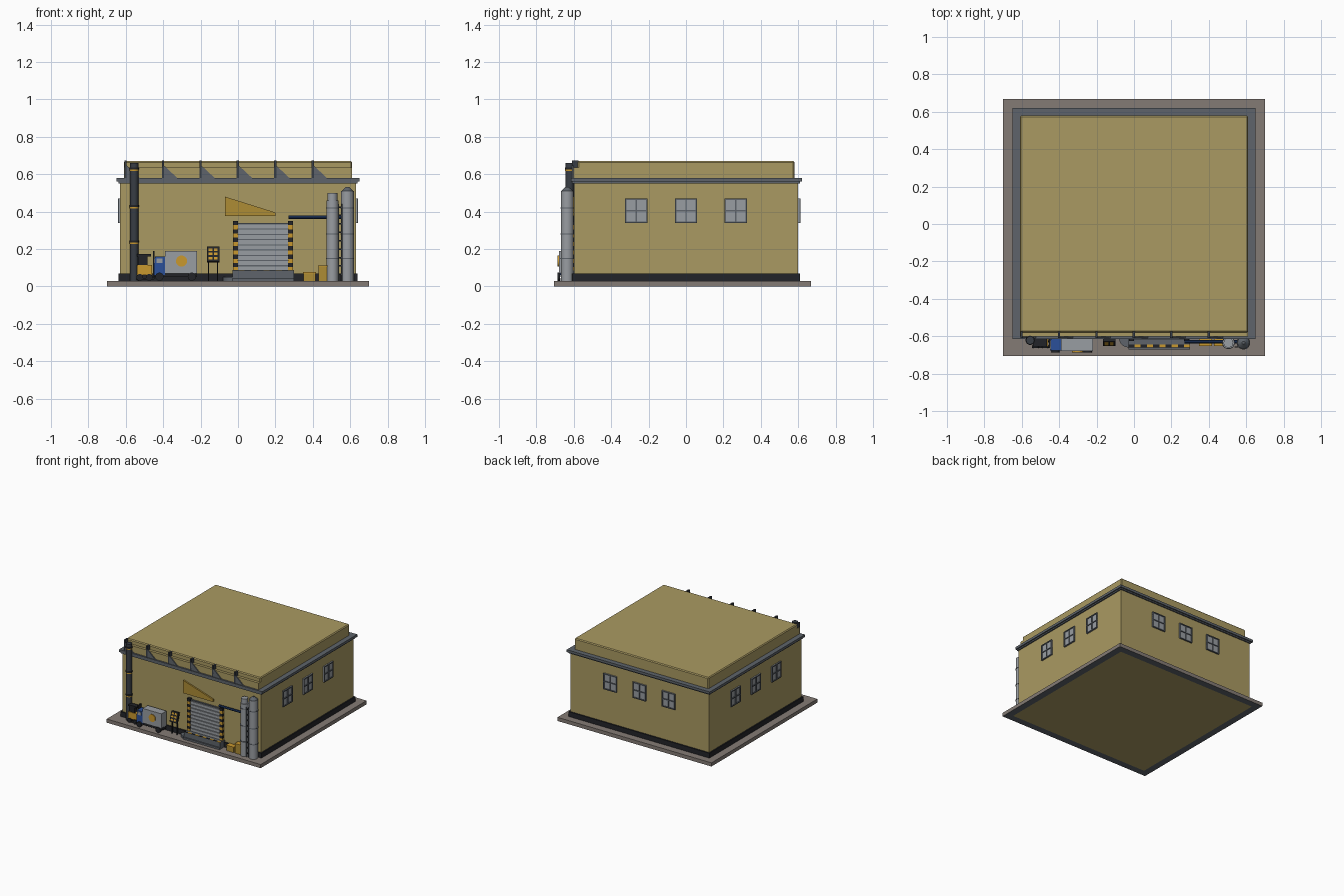
import bpy, bmesh
from math import pi

cube = bpy.data.objects.get("Cube")
if cube:
    bpy.data.objects.remove(cube, do_unlink=True)


def material(name, hex_code):
    """Flat material from an sRGB hex code, converted to linear."""
    srgb = [c / 255 for c in bytes.fromhex(hex_code)]
    linear = [((c + .055) / 1.055) ** 2.4 for c in srgb] + [1]
    mat = bpy.data.materials.new(name)
    mat.use_nodes = True
    mat.diffuse_color = linear
    mat.node_tree.nodes["Principled BSDF"].inputs["Base Color"].default_value = linear
    return mat


tan = material("tan wall", "AA9A62")
stone = material("warm stone", "847B75")
steel = material("steel gray", "5E646B")
black = material("charcoal", "222428")
pale = material("pale metal", "999DA2")
blue = material("cab blue", "2B509A")
navy = material("navy pipe", "1D3560")
brass = material("brass", "AE8C35")
yellow = material("warning yellow", "C9982F")
dark = material("dark metal", "383D44")

WALL = .63        # half width of the hall
DEEP = .60        # half depth of the hall
FRONT = -DEEP
GROUND = .03


def finish(name, bm, *mats):
    mesh = bpy.data.meshes.new(name)
    bmesh.ops.recalc_face_normals(bm, faces=bm.faces)
    bm.to_mesh(mesh)
    bm.free()
    for mat in mats:
        mesh.materials.append(mat)
    obj = bpy.data.objects.new(name, mesh)
    bpy.context.collection.objects.link(obj)
    return obj


def box(name, mat, xs, ys, zs):
    bm = bmesh.new()
    bmesh.ops.create_cube(bm, size=1)
    for v in bm.verts:
        for i, (low, high) in enumerate((xs, ys, zs)):
            v.co[i] = low if v.co[i] < 0 else high
    return finish(name, bm, mat)


def tube(name, mat, center, radius, length, axis="Z", top=None, sides=20):
    """Cylinder or cone centred on a point; top is the end radius."""
    bm = bmesh.new()
    end = radius if top is None else top
    bmesh.ops.create_cone(bm, cap_ends=True, segments=sides,
                          radius1=radius, radius2=end, depth=length)
    obj = finish(name, bm, mat)
    obj.location = center
    obj.rotation_euler = {"X": (0, pi / 2, 0), "Y": (pi / 2, 0, 0), "Z": (0, 0, 0)}[axis]
    bpy.context.view_layer.objects.active = obj
    obj.select_set(True)
    bpy.ops.object.shade_smooth_by_angle()
    obj.select_set(False)
    return obj


def plate(name, mat, outline, y_back, y_front):
    """Outline in x and z, given thickness along y."""
    bm = bmesh.new()
    face = bm.faces.new([bm.verts.new((x, y_back, z)) for x, z in outline])
    out = bmesh.ops.extrude_face_region(bm, geom=[face])["geom"]
    moved = [g for g in out if isinstance(g, bmesh.types.BMVert)]
    bmesh.ops.translate(bm, verts=moved, vec=(0, y_front - y_back, 0))
    return finish(name, bm, mat)


# Ground slab, with the hall floor visible beneath
bm = bmesh.new()
bmesh.ops.create_cube(bm, size=1)
for v in bm.verts:
    v.co = (v.co.x * 1.4, v.co.y * 1.375 - .018, GROUND if v.co.z > 0 else 0)
bm.normal_update()
under = min(bm.faces, key=lambda f: f.normal.z)
rim = bmesh.ops.inset_region(bm, faces=[under], thickness=.08)["faces"]
for f in rim:
    f.material_index = 1
under.material_index = 2
finish("ground_slab", bm, stone, steel, tan)

# Hall, plinth, cornice and roof
box("hall_walls", tan, (-WALL, WALL), (FRONT, DEEP), (GROUND, .56))
box("plinth", black, (-.64, .64), (FRONT - .01, DEEP + .01), (GROUND, .07))
box("cornice_lower", steel, (-.64, .64), (FRONT - .01, DEEP + .01), (.55, .565))
box("cornice_upper", steel, (-.65, .65), (FRONT - .015, DEEP + .02), (.56, .58))
roof = box("roof_block", tan, (-.61, .61), (-.58, .58), (.57, .67))
bevel = roof.modifiers.new("edge", "BEVEL")
bevel.width = .007
bevel.segments = 1
box("roof_front_ledge", tan, (-.61, .61), (FRONT - .002, -.57), (.57, .635))

# Roof brackets along the front
for i in range(6):
    x = -.6 + i * .2
    box(f"bracket_post_{i}", dark, (x - .007, x + .005), (FRONT - .01, -.575), (.58, .672))
    plate(f"bracket_fin_{i}", steel, [(x, .58), (x + .075, .58), (x, .65)],
          FRONT - .002, FRONT - .01)


# Windows on both sides and the back: pane, frame and cross bars
def window(name, turn, along, wall):
    def part(label, mat, us, zs, out):
        obj = box(f"{name}_{label}", mat, us, (-wall - out, -wall + .005), zs)
        obj.rotation_euler.z = turn
    low, high, half, bar = .34, .47, .06, .008
    left, right = along - half, along + half
    middle = (low + high) / 2
    part("pane", pale, (left, right), (low, high), .006)
    for side, u in (("left", left), ("right", right - bar), ("mullion", along - bar / 2)):
        part(side, steel, (u, u + bar), (low, high), .012)
    for side, z in (("sill", low), ("head", high - bar), ("rail", middle - bar / 2)):
        part(side, steel, (left, right), (z, z + bar), .012)


for wall_name, turn, wall in (("right", -pi / 2, WALL), ("left", pi / 2, WALL), ("back", pi, DEEP)):
    for i in (-1, 0, 1):
        window(f"{wall_name}_window_{i + 2}", turn, i * .265, wall)

# Loading door with slats
DOOR = (0, .27)
box("door_panel", steel, DOOR, (FRONT - .01, FRONT), (.08, .34))
for i in range(9):
    z = .085 + i * .028
    box(f"door_slat_{i}", pale, DOOR, (FRONT - .018, FRONT), (z, z + .022))

# Striped door posts
for side, x in (("left", .268), ("right", -.027)):
    for i in range(12):
        z = .08 + i * .0225
        box(f"door_post_{side}_{i}", (yellow, black)[i % 2], (x, x + .027),
            (FRONT - .025, FRONT), (z, z + .0225))

# Loading dock with step and striped edge
box("dock", steel, (-.03, .3), (-.66, FRONT), (GROUND, .085))
box("dock_step", steel, (-.03, .3), (-.67, FRONT), (GROUND, .045))
tube("dock_corner", steel, (-.03, FRONT - .01, .04), .05, .02)
for i in range(10):
    x = -.03 + i * .033
    box(f"dock_edge_{i}", (black, yellow)[i % 2], (x, x + .033), (-.66, -.645), (.085, .088))

# Sloping wall panel above the door
plate("wall_wedge", brass, [(-.07, .375), (.2, .375), (.2, .395), (-.07, .48)],
      FRONT, FRONT - .012)

# Tanks, feed pipe and ladder
TANK_Y = -.635
tube("tank_small", pale, (.505, TANK_Y, .245), .032, .43)
tube("tank_small_neck", pale, (.505, TANK_Y, .475), .026, .05)
tube("tank_tall", pale, (.585, TANK_Y, .27), .034, .48)
tube("tank_tall_cap", steel, (.585, TANK_Y, .52), .034, .025, top=.008)
for i, z in enumerate((.15, .28, .42)):
    tube(f"tank_tall_band_{i}", steel, (.585, TANK_Y, z), .036, .006)
    tube(f"tank_small_band_{i}", steel, (.505, TANK_Y, z), .034, .006)
tube("feed_pipe", navy, (.41, -.63, .37), .009, .28, axis="X", sides=12)
for i, x in enumerate((.538, .556)):
    box(f"ladder_rail_{i}", steel, (x - .002, x + .002), (-.66, -.655), (GROUND, .44))
for i in range(9):
    z = .06 + i * .045
    box(f"ladder_rung_{i}", black, (.538, .556), (-.66, -.655), (z, z + .008))

# Chimney with bands
CHIMNEY = (-.555, -.622)
tube("chimney", dark, (*CHIMNEY, .345), .022, .63, sides=16)
for i, z in enumerate((.23, .42, .62)):
    tube(f"chimney_collar_{i}", black, (*CHIMNEY, z + .01), .025, .012, sides=16)
    tube(f"chimney_band_{i}", yellow, (*CHIMNEY, z), .024, .008, sides=16)


# Delivery truck
def wheel(name, x, y, radius, width):
    tube(name, black, (x, y, GROUND + radius), radius, width, axis="Y", sides=16)


box("truck_chassis", black, (-.45, -.22), (-.67, -.62), (.05, .075))
box("truck_cab", blue, (-.45, -.39), (-.675, -.615), (.06, .125))
box("truck_cab_top", blue, (-.445, -.39), (-.675, -.615), (.125, .16))
box("truck_windows", pale, (-.437, -.405), (-.678, -.612), (.125, .15))
box("truck_windscreen", pale, (-.448, -.44), (-.67, -.62), (.125, .152))
box("truck_cargo", pale, (-.39, -.22), (-.68, -.615), (.07, .19))
tube("truck_emblem", yellow, (-.302, -.682, .135), .03, .008, axis="Y")
for x in (-.42, -.247):
    for y in (-.68, -.618):
        wheel(f"truck_wheel_{x}_{y}", x, y, .022, .014)

# Forklift
box("forklift_body", yellow, (-.54, -.46), (-.655, -.615), (.06, .115))
box("forklift_seat", black, (-.535, -.485), (-.65, -.62), (.115, .165))
box("forklift_roof", black, (-.54, -.465), (-.655, -.615), (.16, .172))
box("forklift_mast", black, (-.455, -.447), (-.655, -.615), (.04, .19))
for y in (-.655, -.625):
    box(f"forklift_fork_{y}", black, (-.545, -.45), (y - .008, y), (.038, .045))
    for x in (-.525, -.475):
        wheel(f"forklift_wheel_{x}_{y}", x, y, .018, .014)

# Tilted control board on legs
board = box("control_board", black, (-.033, .033), (-.008, .008), (-.042, .042))
lights = [box(f"control_strip_{i}_{k}", yellow, (k * .028 - .024, k * .028 - .004),
              (-.011, -.007), (z, z + .014)) for i, z in enumerate((-.03, -.006, .018)) for k in (0, 1)]
for obj in [board, *lights]:
    obj.location = (-.133, -.632, .17)
    obj.rotation_euler.x = -.3
for x in (-.158, -.11):
    box(f"control_leg_{x}", black, (x - .003, x + .003), (-.635, -.625), (GROUND, .15))

# Crates with lids
for i, (x, width, top) in enumerate(((.35, .065, .07), (.43, .05, .105))):
    box(f"crate_{i}", brass, (x, x + width), (-.65, -.612), (GROUND, top))
    box(f"crate_lid_{i}", yellow, (x - .003, x + width + .003), (-.653, -.609), (top, top + .006))
